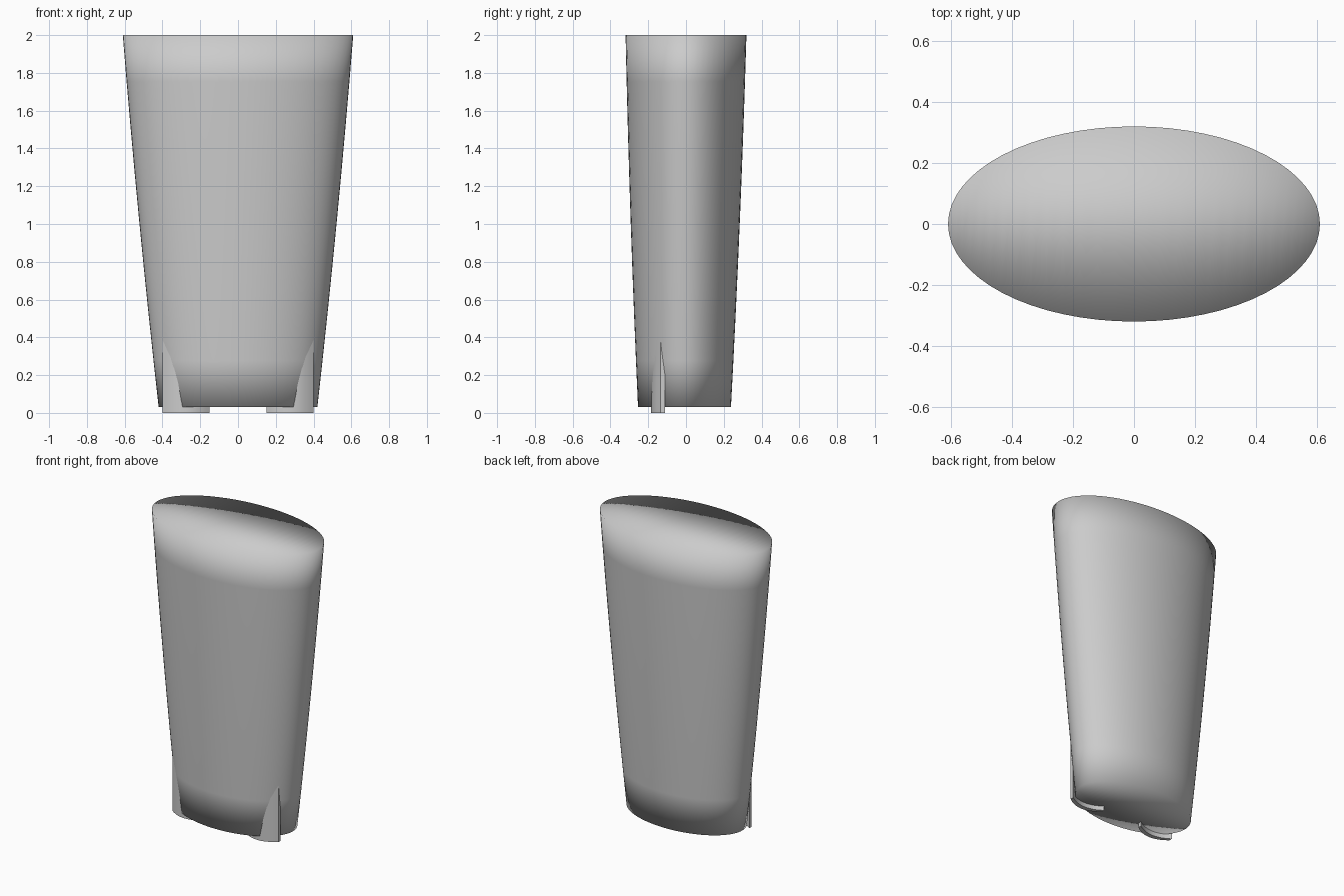
import bpy, bmesh, math

if "Cube" in bpy.data.objects:
    bpy.data.objects.remove(bpy.data.objects["Cube"])

gray = bpy.data.materials.new("plain gray")
gray.diffuse_color = (0.6, 0.6, 0.6, 1)
gray.use_nodes = True
gray.node_tree.nodes["Principled BSDF"].inputs["Base Color"].default_value = gray.diffuse_color


def finish(bm, name):
    bmesh.ops.recalc_face_normals(bm, faces=bm.faces)
    mesh = bpy.data.meshes.new(name)
    bm.to_mesh(mesh)
    bm.free()
    mesh.materials.append(gray)
    obj = bpy.data.objects.new(name, mesh)
    bpy.context.collection.objects.link(obj)
    return obj


# Body: flared elliptical solid, lofted through slightly bowed sections
SIDES, RINGS = 64, 8
bm = bmesh.new()
rings = []
for i in range(RINGS + 1):
    t = i / RINGS
    bow = 4 * t * (1 - t)
    a = 0.42 + 0.19 * t + 0.008 * bow
    b = 0.246 + 0.074 * t + 0.006 * bow
    y0 = -0.008 * (1 - t)
    z = 0.03 + 1.97 * t
    rings.append([bm.verts.new((a * math.cos(k * math.tau / SIDES),
                                y0 + b * math.sin(k * math.tau / SIDES), z))
                  for k in range(SIDES)])
for low, high in zip(rings, rings[1:]):
    for k in range(SIDES):
        n = (k + 1) % SIDES
        bm.faces.new((low[k], low[n], high[n], high[k]))
# Caps: strips running front to back, softly shaded into the wall
for ring in (rings[0], rings[-1]):
    bm.faces.new((ring[0], ring[1], ring[-1]))
    for k in range(1, SIDES // 2 - 1):
        bm.faces.new((ring[k], ring[k + 1], ring[-k - 1], ring[-k]))
    h = SIDES // 2
    bm.faces.new((ring[h - 1], ring[h], ring[h + 1]))
for f in bm.faces:
    f.smooth = True
finish(bm, "body")


# Feet: curved upright bands at the front corners
def foot(name, side):
    bm = bmesh.new()
    steps = 12
    columns = []
    for i in range(steps + 1):
        u = 2 * i / steps - 1
        x = side * (0.275 + 0.125 * u)
        front = -0.185 + 0.05 * u * u
        back = -0.155 + 0.044 * u * u
        columns.append([bm.verts.new(p) for p in (
            (x, front, 0), (x, back, 0), (x, back, 0.385), (x, front, 0.385))])
    for c, d in zip(columns, columns[1:]):
        for k in range(4):
            n = (k + 1) % 4
            bm.faces.new((c[k], c[n], d[n], d[k]))
    bm.faces.new(columns[0])
    bm.faces.new(columns[-1])
    obj = finish(bm, name)
    bpy.ops.object.select_all(action='DESELECT')
    obj.select_set(True)
    bpy.context.view_layer.objects.active = obj
    bpy.ops.object.shade_smooth_by_angle(angle=math.radians(30))


foot("left_foot", -1)
foot("right_foot", 1)
